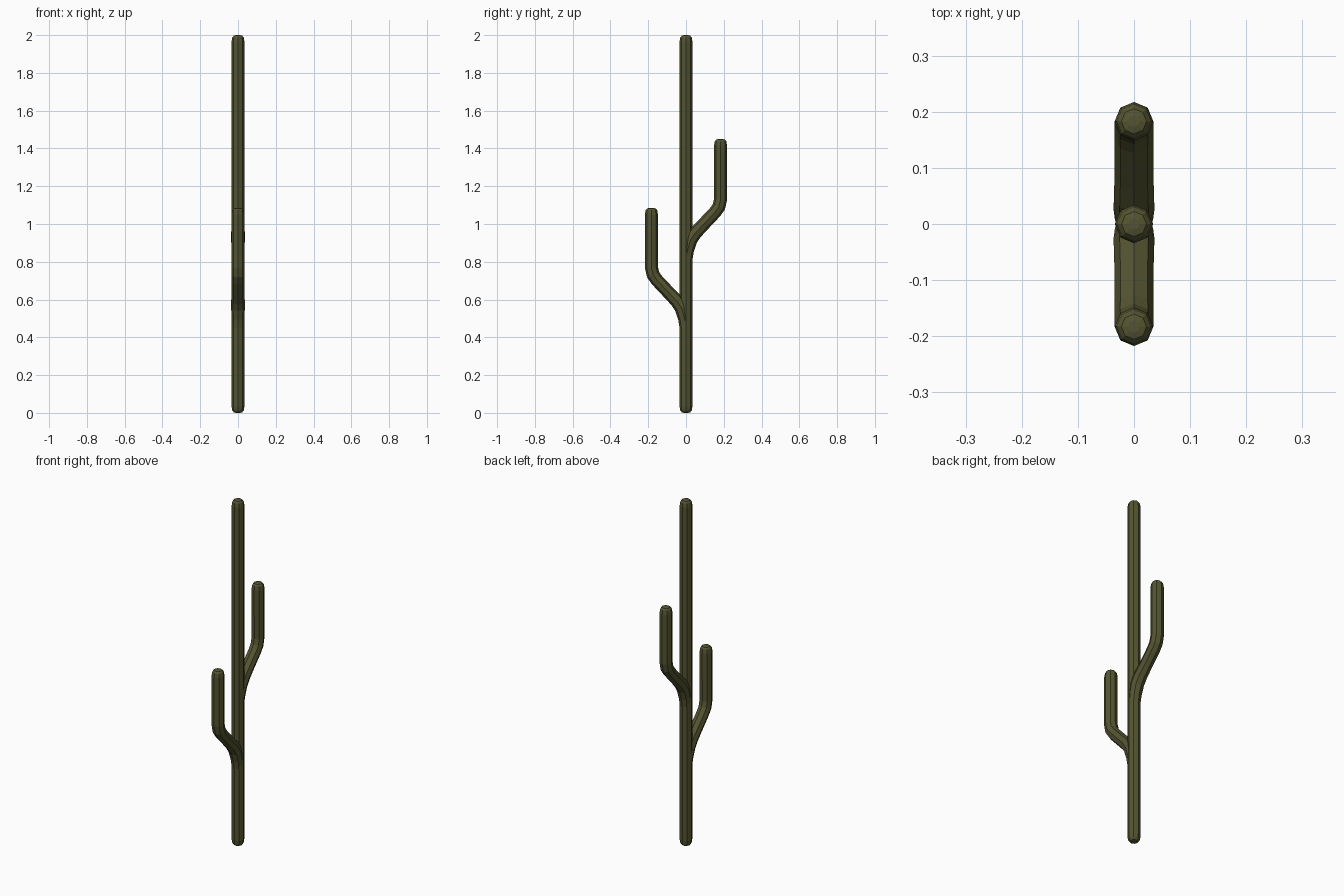
import bpy, bmesh, math
from mathutils import Vector

if "Cube" in bpy.data.objects:
    bpy.data.objects.remove(bpy.data.objects["Cube"])

SIDES = 8
green = bpy.data.materials.new("dark_olive_green")
green.diffuse_color = (0.088, 0.088, 0.031, 1)
green.use_nodes = True
green.node_tree.nodes["Principled BSDF"].inputs["Base Color"].default_value = green.diffuse_color


def tube(name, path):
    """Sweep an octagon along (y, z, radius) points in the x=0 plane."""
    bm = bmesh.new()
    rings = []
    for i, (y, z, r) in enumerate(path):
        a, b = path[max(i - 1, 0)], path[min(i + 1, len(path) - 1)]
        t0 = Vector((0, y - a[0], z - a[1])).normalized()
        t1 = Vector((0, b[0] - y, b[1] - z)).normalized()
        t = (t0 + t1).normalized()
        side = Vector((0, t.z, -t.y))
        ring = []
        for k in range(SIDES):
            ang = 2 * math.pi * k / SIDES
            p = Vector((0, y, z)) + Vector((r * math.cos(ang), 0, 0)) + side * r * math.sin(ang)
            ring.append(bm.verts.new(p))
        rings.append(ring)
    for r0, r1 in zip(rings, rings[1:]):
        for k in range(SIDES):
            n = (k + 1) % SIDES
            bm.faces.new((r0[k], r0[n], r1[n], r1[k]))
    bm.faces.new(rings[0][::-1])
    bm.faces.new(rings[-1])
    bmesh.ops.recalc_face_normals(bm, faces=bm.faces)
    mesh = bpy.data.meshes.new(name)
    bm.to_mesh(mesh)
    bm.free()
    mesh.materials.append(green)
    obj = bpy.data.objects.new(name, mesh)
    bpy.context.collection.objects.link(obj)
    return obj


def cap(y, top, r):
    """Rounded tip rings."""
    return [(y, top - 0.035, r), (y, top - 0.012, r * 0.88),
            (y, top - 0.003, r * 0.65), (y, top, r * 0.3)]


def arm(name, s, dz, top):
    """Bent arm growing smoothly out of the trunk, s = side along y."""
    path = [(0, 0.79, 0.030), (0.008, 0.86, 0.034), (0.024, 0.915, 0.0362),
            (0.05, 0.954, 0.036), (0.085, 0.99, 0.0345), (0.153, 1.062, 0.0345),
            (0.174, 1.091, 0.035), (0.183, 1.13, 0.0345)]
    pts = [(s * y, z + dz, r) for y, z, r in path]
    return tube(name, pts + cap(s * 0.183, top, 0.0345))


# main stem with rounded ends
base = [(y, 2.0 - z, r) for y, z, r in reversed(cap(0, 2.0, 0.0342))]
trunk = tube("cactus_stem", base + cap(0, 2.0, 0.0342))

# two arms fused into the stem
for piece in (arm("upper_arm", 1, 0, 1.45), arm("lower_arm", -1, -0.36, 1.085)):
    mod = trunk.modifiers.new("fuse", 'BOOLEAN')
    mod.operation = 'UNION'
    mod.solver = 'EXACT'
    mod.object = piece
    bpy.context.view_layer.objects.active = trunk
    bpy.ops.object.modifier_apply(modifier=mod.name)
    bpy.data.objects.remove(piece)
